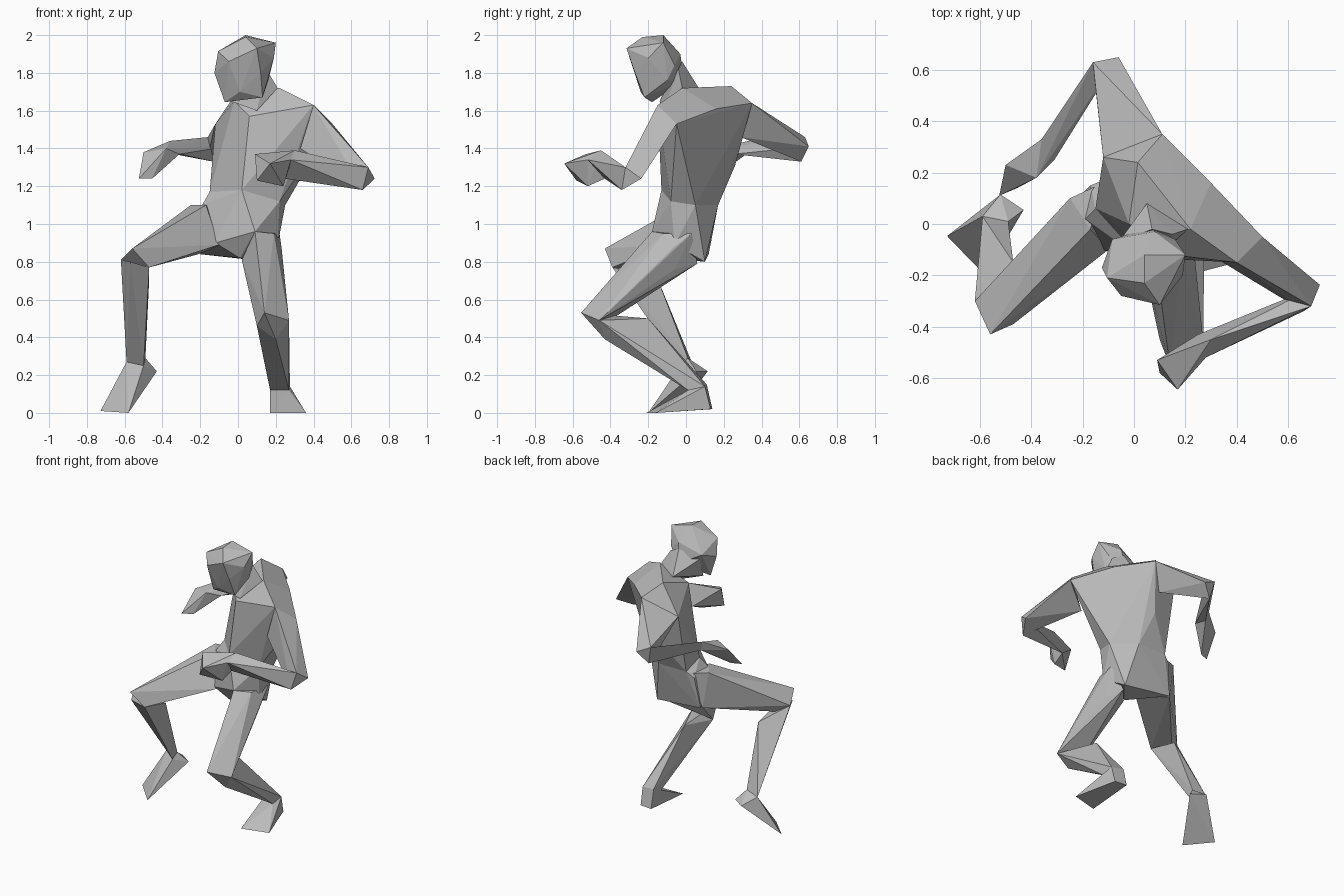
import bpy
import bmesh

# Remove the default object
default_cube = bpy.data.objects.get("Cube")
if default_cube:
    bpy.data.objects.remove(default_cube, do_unlink=True)


def make_material(name, colour):
    material = bpy.data.materials.new(name)
    material.use_nodes = True
    material.diffuse_color = colour
    for node in material.node_tree.nodes:
        if node.type == "BSDF_PRINCIPLED":
            node.inputs["Base Color"].default_value = colour
            node.inputs["Roughness"].default_value = 0.8
    return material


CLAY = make_material("plain grey clay", (0.5, 0.5, 0.5, 1))


def add_hull(target, points):
    """Add a closed faceted solid wrapped around the given points."""
    piece = bmesh.new()
    for point in points:
        piece.verts.new(point)
    result = bmesh.ops.convex_hull(piece, input=piece.verts[:])
    unused = [item for item in result["geom_interior"] + result["geom_unused"]
              if isinstance(item, bmesh.types.BMVert)]
    bmesh.ops.delete(piece, geom=list(set(unused)), context="VERTS")
    bmesh.ops.recalc_face_normals(piece, faces=piece.faces[:])
    copies = {vert: target.verts.new(vert.co) for vert in piece.verts}
    for face in piece.faces:
        target.faces.new([copies[vert] for vert in face.verts])
    piece.free()


def build_part(name, *sections):
    """Skin a body part through its cross-sections, one segment at a time."""
    target = bmesh.new()
    if len(sections) == 1:
        add_hull(target, sections[0])
    for start, end in zip(sections, sections[1:]):
        add_hull(target, start + end)
    mesh = bpy.data.meshes.new(name)
    target.to_mesh(mesh)
    target.free()
    mesh.materials.append(CLAY)
    part = bpy.data.objects.new(name, mesh)
    bpy.context.scene.collection.objects.link(part)
    return part


# Cross-sections shared by the torso and the limbs
left_shoulder = [(.5, -.05, 1.53), (.4, -.15, 1.63), (.33, -.14, 1.4)]
right_shoulder = [(.11, .35, 1.64), (-.12, .26, 1.53), (.03, .29, 1.46)]
left_knee = [(.14, -.555, .53), (.27, -.46, .49), (.1, -.45, .46)]
right_knee = [(-.56, -.43, .87), (-.62, -.3, .81), (-.47, -.39, .77)]
left_ankle = [(.17, .04, .12), (.275, .1, .14), (.27, .01, .12),
              (.18, .11, .15)]
right_ankle = [(-.59, .03, .27), (-.5, -.03, .25), (-.49, .01, .29)]
left_elbow = [(.724, -.237, 1.24), (.69, -.32, 1.3), (.66, -.34, 1.18)]
right_elbow = [(-.16, .63, 1.46), (-.06, .65, 1.41), (-.13, .61, 1.33),
               (-.15, .53, 1.4)]
left_wrist = [(.3, -.45, 1.39), (.28, -.52, 1.34), (.25, -.43, 1.24)]
right_wrist = [(-.36, .33, 1.44), (-.38, .18, 1.4), (-.31, .25, 1.37),
               (-.34, .32, 1.37)]

# Torso: twisted shoulders, narrow waist, pelvis
shoulder_line = [
    left_shoulder[0], left_shoulder[1], right_shoulder[0], right_shoulder[1],
    (.015, .24, 1.73), (.22, -.02, 1.72), (-.02, .0, 1.65), (.3, .16, 1.61),
    (.06, -.11, 1.57), (.04, .26, 1.31),
]
waist = [
    (-.15, .06, 1.17), (.02, -.13, 1.18), (.22, -.08, 1.12),
    (.25, .05, 1.1), (.1, .17, 1.1), (-.12, .17, 1.1),
]
pelvis = [
    (-.19, .02, 1.1), (-.2, .12, .84), (.16, .1, .8), (.01, -.08, .82),
    (.21, -.06, .89), (.09, -.18, .96), (-.12, -.1, .9), (-.17, .15, 1.06),
]
build_part("torso", shoulder_line, waist, pelvis)

# Neck and head
build_part("neck", [
    (-.04, -.14, 1.65), (.21, -.02, 1.72), (.05, .08, 1.7),
    (.1, -.12, 1.6), (.15, -.04, 1.82), (-.06, -.07, 1.8), (.07, -.02, 1.86),
])
crown = [
    (.04, -.12, 2), (.04, -.23, 1.99), (.2, -.12, 1.96), (.1, -.315, 1.93),
    (-.105, -.21, 1.915), (.08, -.03, 1.9),
]
brow = [
    (.19, -.2, 1.88), (-.05, -.28, 1.86), (-.085, -.06, 1.84),
    (-.125, -.17, 1.8), (.16, -.06, 1.84),
]
jaw = [
    (.12, -.27, 1.8), (.01, -.24, 1.7), (.13, -.22, 1.67),
    (-.07, -.18, 1.645), (.16, -.1, 1.76), (.07, -.01, 1.76),
]
build_part("head", crown + brow + jaw)

# Arms: the left reaches across the front, the right swings behind
build_part("left_arm", left_shoulder, left_elbow, left_wrist)
build_part("left_hand", left_wrist, [
    (.17, -.645, 1.32), (.09, -.53, 1.37), (.1, -.58, 1.23), (.24, -.52, 1.2),
])
build_part("right_arm", right_shoulder, right_elbow, right_wrist)
build_part("right_hand", right_wrist, [
    (-.5, .23, 1.38), (-.525, .11, 1.24), (-.455, .14, 1.24),
])

# Legs: hip, knee and ankle sections
left_hip = [
    (.09, -.18, .96), (.23, -.06, .88), (.19, -.06, .76), (.02, -.08, .81),
    (.19, -.12, .95), (.22, .03, .95), (.14, .06, .79),
]
right_hip = [
    (-.25, .1, 1.1), (-.12, .16, 1.08), (-.17, -.02, 1.1),
    (-.1, -.1, .89), (-.21, .11, .84),
]
right_calf = (-.47, -.15, .71)
build_part("left_thigh", left_hip, left_knee)
build_part("left_shin", left_knee + [(.2, -.43, .39), (.15, -.2, .5)],
           left_ankle)
build_part("right_thigh", right_hip, right_knee + [(-.54, -.26, .76)])
build_part("right_shin", right_knee[1:] + [(-.57, -.4, .8), right_calf],
           right_ankle)

# Feet: the left planted flat, the right with its heel raised
build_part("left_foot", left_ankle, [
    (.17, -.21, 0), (.36, -.16, 0), (.27, .13, .02), (.18, .14, .02),
])
build_part("right_foot", right_ankle, [
    (-.728, -.047, .01), (-.58, -.2, 0), (-.43, .055, .22), (-.52, .115, .22),
])
